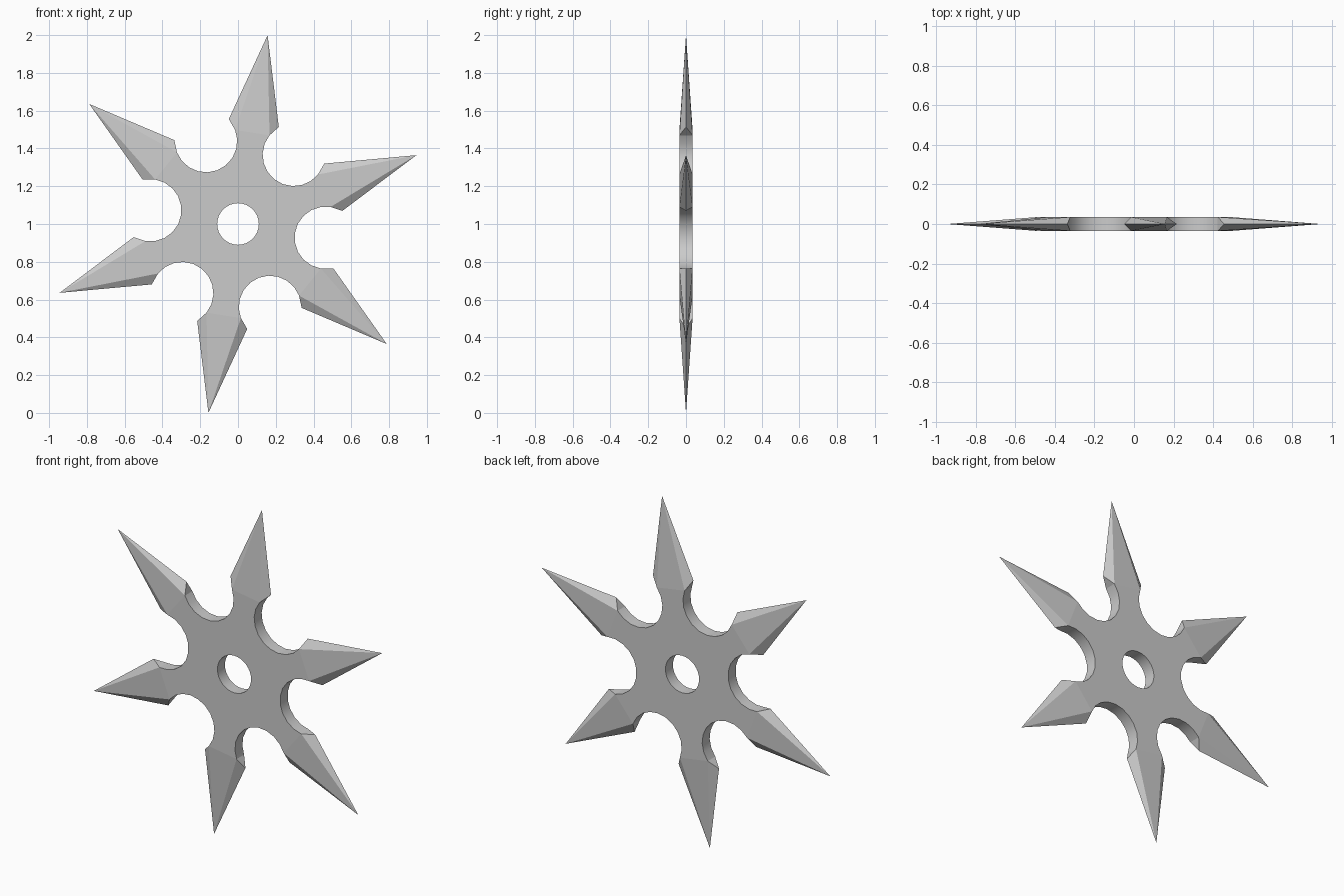
import bpy, bmesh
from math import sin, cos, radians
from mathutils import Vector

if "Cube" in bpy.data.objects:
    bpy.data.objects.remove(bpy.data.objects["Cube"])

HALF = 0.035            # half thickness of the plate
TIP_R = 1.012           # centre to blade tip
START = 81.1            # direction of the first blade, in degrees
SCALLOP_D, SCALLOP_R, STEPS = 0.47, 0.165, 10
HOLE_R, HOLE_SIDES = 0.11, 32
BARB = (0.541, 0.134)   # along and across the blade axis

bm = bmesh.new()


def polar(r, deg):
    return Vector((r * cos(radians(deg)), r * sin(radians(deg))))


def vert(p, y=0.0):
    return bm.verts.new((p.x, y, 1 + p.y))


def pair(p):
    return vert(p, -HALF), vert(p, HALF)


def wall(a, b):
    bm.faces.new((a[0], b[0], b[1], a[1])).smooth = True


# Half-round scallops between the blades, counter-clockwise
arcs = []
for k in range(6):
    mid = START + 30 + 60 * k
    c = polar(SCALLOP_D, mid)
    arc = [pair(c + polar(SCALLOP_R, mid + 180 + 90 - 180 * i / STEPS))
           for i in range(STEPS + 1)]
    # order from the previous blade's side to the next blade's side
    ang = polar(1, mid + 90)
    if (arc[0][0].co.x - arc[-1][0].co.x) * ang.x + (arc[0][0].co.z - arc[-1][0].co.z) * ang.y > 0:
        arc.reverse()
    arcs.append(arc)
    for a, b in zip(arc, arc[1:]):
        wall(a, b)

# Centre hole wall
hole = [pair(polar(HOLE_R, 360 * i / HOLE_SIDES)) for i in range(HOLE_SIDES)]
for i in range(HOLE_SIDES):
    wall(hole[i], hole[(i + 1) % HOLE_SIDES])

# Flat front and back faces with the hole left open
outline = [p for arc in arcs for p in arc]
for side in (0, 1):
    edges = []
    for loop in (outline, hole):
        for i, p in enumerate(loop):
            a, b = p[side], loop[(i + 1) % len(loop)][side]
            edges.append(bm.edges.get((a, b)) or bm.edges.new((a, b)))
    bmesh.ops.triangle_fill(bm, edges=edges, use_beauty=True,
                            normal=(0, 1 if side else -1, 0))

# Bevelled blades with barbs
for k in range(6):
    deg = START + 60 * k
    u, v = polar(1, deg), polar(1, deg + 90)
    right, left = arcs[k - 1][-1], arcs[k][0]
    tip = vert(u * TIP_R)
    barb_l = vert(u * BARB[0] + v * BARB[1])
    barb_r = vert(u * BARB[0] - v * BARB[1])
    for s in (0, 1):
        bm.faces.new((right[s], tip, left[s]))
        bm.faces.new((right[s], barb_r, tip))
        bm.faces.new((left[s], tip, barb_l))
    bm.faces.new((right[0], right[1], barb_r))
    bm.faces.new((left[0], barb_l, left[1]))

bmesh.ops.recalc_face_normals(bm, faces=bm.faces[:])
mesh = bpy.data.meshes.new("throwing_star")
bm.to_mesh(mesh)
bm.free()
star = bpy.data.objects.new("throwing_star", mesh)
bpy.context.collection.objects.link(star)
